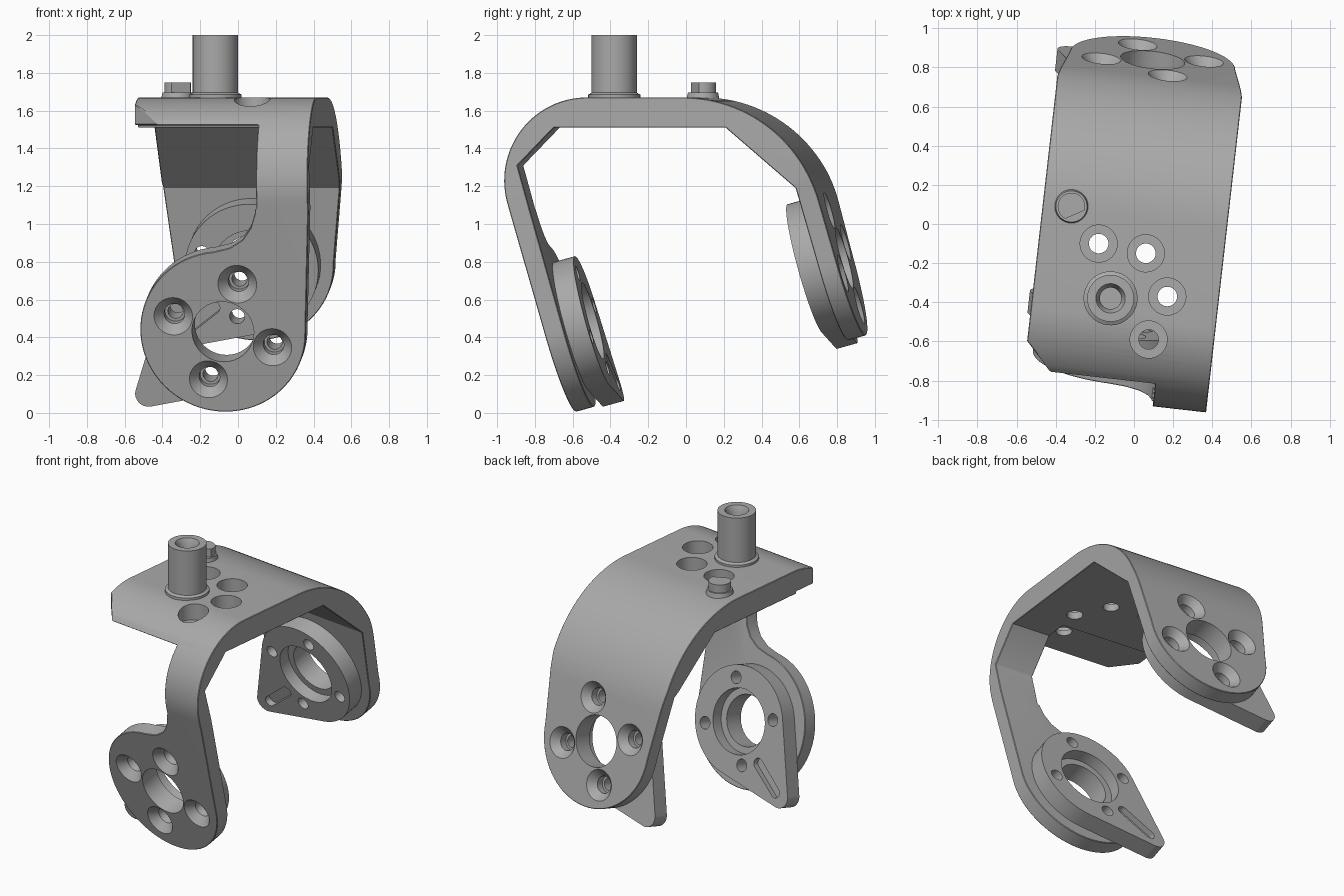
import bpy, bmesh, math
from mathutils import Matrix, Vector

cube = bpy.data.objects.get("Cube")
if cube:
    bpy.data.objects.remove(cube, do_unlink=True)

grey = bpy.data.materials.new("machined grey")
grey.use_nodes = True
COLOUR = (0.40, 0.40, 0.40, 1)
grey.diffuse_color = COLOUR
grey.node_tree.nodes["Principled BSDF"].inputs["Base Color"].default_value = COLOUR

TILT = math.radians(15.5)
S, C = math.sin(TILT), math.cos(TILT)
HALF = 0.475            # half width of the strap
TOP, UNDER = 1.67, 1.51  # faces of the bridge
WALL, TOTAL = 0.10, 0.215

# Leg frames: x across, y up the leg, z normal to it; sign turns depth inward
LEGS = {"front": (Vector((0, -0.704, 0.43)), -1), "rear": (Vector((0, 0.844, 0.82)), 1)}


def leg_matrix(side):
    rot = Matrix(((1, 0, 0), (0, -S, -C), (0, C, -S))).to_4x4()
    return Matrix.Translation(LEGS[side][0]) @ rot


def arc(cx, cy, r, a, b, n=32):
    angles = [math.radians(a + (b - a) * i / n) for i in range(n + 1)]
    return [(cx + r * math.cos(t), cy + r * math.sin(t)) for t in angles]


def polar(r, deg):
    return r * math.cos(math.radians(deg)), r * math.sin(math.radians(deg))


def pill(a, ra, b, rb):
    """Outline of two circles joined by their outer tangents."""
    d = math.degrees(math.atan2(b[1] - a[1], b[0] - a[0]))
    w = math.degrees(math.acos((ra - rb) / math.dist(a, b)))
    return arc(*a, ra, d + w, d + 360 - w, 56) + arc(*b, rb, d - w, d + w, 16)


def finish(name, bm, matrix):
    bmesh.ops.recalc_face_normals(bm, faces=bm.faces)
    mesh = bpy.data.meshes.new(name)
    bm.to_mesh(mesh)
    bm.free()
    mesh.transform(matrix)
    mesh.materials.append(grey)
    ob = bpy.data.objects.new(name, mesh)
    bpy.context.collection.objects.link(ob)
    return ob


def prism(name, outline, lo, hi, matrix=Matrix()):
    bm = bmesh.new()
    face = bm.faces.new([bm.verts.new((x, y, lo)) for x, y in outline])
    new = bmesh.ops.extrude_face_region(bm, geom=[face])["geom"]
    bmesh.ops.translate(bm, vec=(0, 0, hi - lo),
                        verts=[g for g in new if isinstance(g, bmesh.types.BMVert)])
    return finish(name, bm, matrix)


def lathe(name, profile, matrix=Matrix(), at=(0, 0), sign=1):
    """Solid of revolution from (radius, height) points that start and end on the axis."""
    bm = bmesh.new()
    verts = [bm.verts.new((r, 0, z * sign)) for r, z in profile]
    edges = [bm.edges.new(pair) for pair in zip(verts, verts[1:])]
    bmesh.ops.spin(bm, geom=verts + edges, axis=(0, 0, 1), cent=(0, 0, 0),
                   angle=math.tau, steps=40, use_duplicate=False)
    bmesh.ops.remove_doubles(bm, verts=bm.verts, dist=1e-4)
    return finish(name, bm, matrix @ Matrix.Translation((*at, 0)))


def apply(ob, mod):
    bpy.context.view_layer.objects.active = ob
    bpy.ops.object.modifier_apply(modifier=mod.name)


def cut(ob, cutter):
    mod = ob.modifiers.new("cut", "BOOLEAN")
    mod.operation, mod.solver, mod.object = "DIFFERENCE", "EXACT", cutter
    apply(ob, mod)
    bpy.data.objects.remove(cutter, do_unlink=True)


def leg_point(side, v, depth):
    centre, sign = LEGS[side]
    return centre.y - S * v - sign * C * depth, centre.z + C * v - sign * S * depth


# Bent strap: side profile swept across the full width
profile = [leg_point("rear", -0.6, 0)]
profile += arc(0.038, TOP - 0.75, 0.75, 15.5, 90, 28)
profile += arc(-0.475, TOP - 0.44, 0.44, 90, 195.5, 28)
profile += [leg_point("front", -0.6, 0), leg_point("front", -0.6, WALL),
            leg_point("front", 0.885, WALL), (-0.65, UNDER), (0.265, UNDER),
            leg_point("rear", 0.412, WALL), leg_point("rear", -0.6, WALL)]
sweep = Matrix(((0, 0, 1, 0), (1, 0, 0, 0), (0, 1, 0, 0), (0, 0, 0, 1)))
bracket = prism("bracket", profile, -HALF, HALF, sweep)

# Leg outlines: narrow arm with round pad in front, wide rounded tongue behind
edge, far = HALF + 0.005, 0.9
front_trim = [(-far, 0.75), (0.2, 0.75), (0.19, 0.65), (0.165, 0.57), (0.12, 0.505), (0.05, 0.46)]
front_trim += arc(0, 0, 0.44, 95, 360, 56)
front_trim += [(edge, 0.75), (far, 0.75), (far, -far), (-far, -far)]
rear_trim = [(-far, 0.5), (-edge, 0.5)] + arc(0, 0, 0.425, 180, 360, 40)
rear_trim += [(edge, 0.5), (far, 0.5), (far, -far), (-far, -far)]
cut(bracket, prism("front_trim", front_trim, -0.3, 0.3, leg_matrix("front")))
cut(bracket, prism("rear_trim", rear_trim, -0.3, 0.3, leg_matrix("rear")))
notch = [(-far, -1.2), (0.2, -1.2), (0.2, -0.5), (-far, -0.5)]
cut(bracket, prism("notch", notch, 1.08, 1.525))
corner = [(-0.48, -0.65), (-0.32, -0.82), (-0.32, -1.1), (-far, -1.1), (-far, -0.65)]
cut(bracket, prism("corner", corner, 1.3, 1.9))

bevel = bracket.modifiers.new("edges", "BEVEL")
bevel.width, bevel.segments = 0.014, 1
bevel.limit_method, bevel.angle_limit = "ANGLE", math.radians(50)
apply(bracket, bevel)

# Counterbored holes in the bridge
bore = [(0, 1.4), (0.05, 1.4), (0.05, 1.56), (0.095, 1.56), (0.095, 1.8), (0, 1.8)]
for spot in ((-0.168, -0.12), (0.077, -0.142), (0.211, -0.349), (0.141, -0.578)):
    cut(bracket, lathe("bore", bore, at=spot))

parts = [bracket]
BOLTS = [polar(0.275, 72 + 90 * i) for i in range(4)]
TIP = (-0.42, -0.37)
tip_angle = math.degrees(math.atan2(TIP[1], TIP[0]))
for side, (centre, sign) in LEGS.items():
    frame = leg_matrix(side)

    # Countersunk bolt holes and centre hole through the leg
    sink = [(0, -0.02), (0.118, -0.02), (0.055, 0.05), (0.055, 0.3), (0, 0.3)]
    for spot in BOLTS:
        cut(bracket, lathe("sink", sink, frame, spot, sign))
    cut(bracket, lathe("eye", [(0, -0.2), (0.165, -0.2), (0.165, 0.3), (0, 0.3)], frame, sign=sign))

    # Teardrop boss on the inner face of the leg
    lo, hi = sorted((sign * WALL, sign * TOTAL))
    boss = prism(side + "_boss", pill((0, 0), 0.355, TIP, 0.07), lo, hi, frame)
    seat = [(0, 0), (0.165, 0), (0.165, 0.135), (0.21, 0.135), (0.21, 0.3), (0, 0.3)]
    cut(boss, lathe("seat", seat, frame, sign=sign))
    for spot in BOLTS:
        cut(boss, lathe("bolt", [(0, 0), (0.04, 0), (0.04, 0.3), (0, 0.3)], frame, spot, sign))
    slot = pill(polar(0.3, tip_angle + 4), 0.035, polar(0.52, tip_angle + 1), 0.034)
    lo, hi = sorted((sign * (TOTAL - 0.04), sign * 0.3))
    cut(boss, prism("slot", slot, lo, hi, frame))
    parts.append(boss)

# Hollow pin with a thin collar
parts.append(lathe("pin", [(0, 1.6), (0.138, 1.6), (0.138, 1.685), (0.12, 1.695), (0.12, 2.0),
                           (0.075, 2.0), (0.055, 1.96), (0.055, 1.75), (0, 1.75)],
                   at=(-0.076, -0.391)))

# Small flatted stub on its collar
spot = (-0.328, 0.053)
parts.append(lathe("stub_collar", [(0, 1.6), (0.1, 1.6), (0.08, 1.695), (0, 1.695)], at=spot))
parts.append(prism("stub", arc(*spot, 0.07, -10, 250), 1.6, 1.75))

# Turn the whole assembly slightly and shade
for ob in bpy.context.selected_objects:
    ob.select_set(False)
for ob in parts:
    ob.data.transform(Matrix.Rotation(math.radians(-6.5), 4, "Z"))
    ob.select_set(True)
bpy.context.view_layer.objects.active = bracket
bpy.ops.object.shade_smooth_by_angle(angle=math.radians(30))
